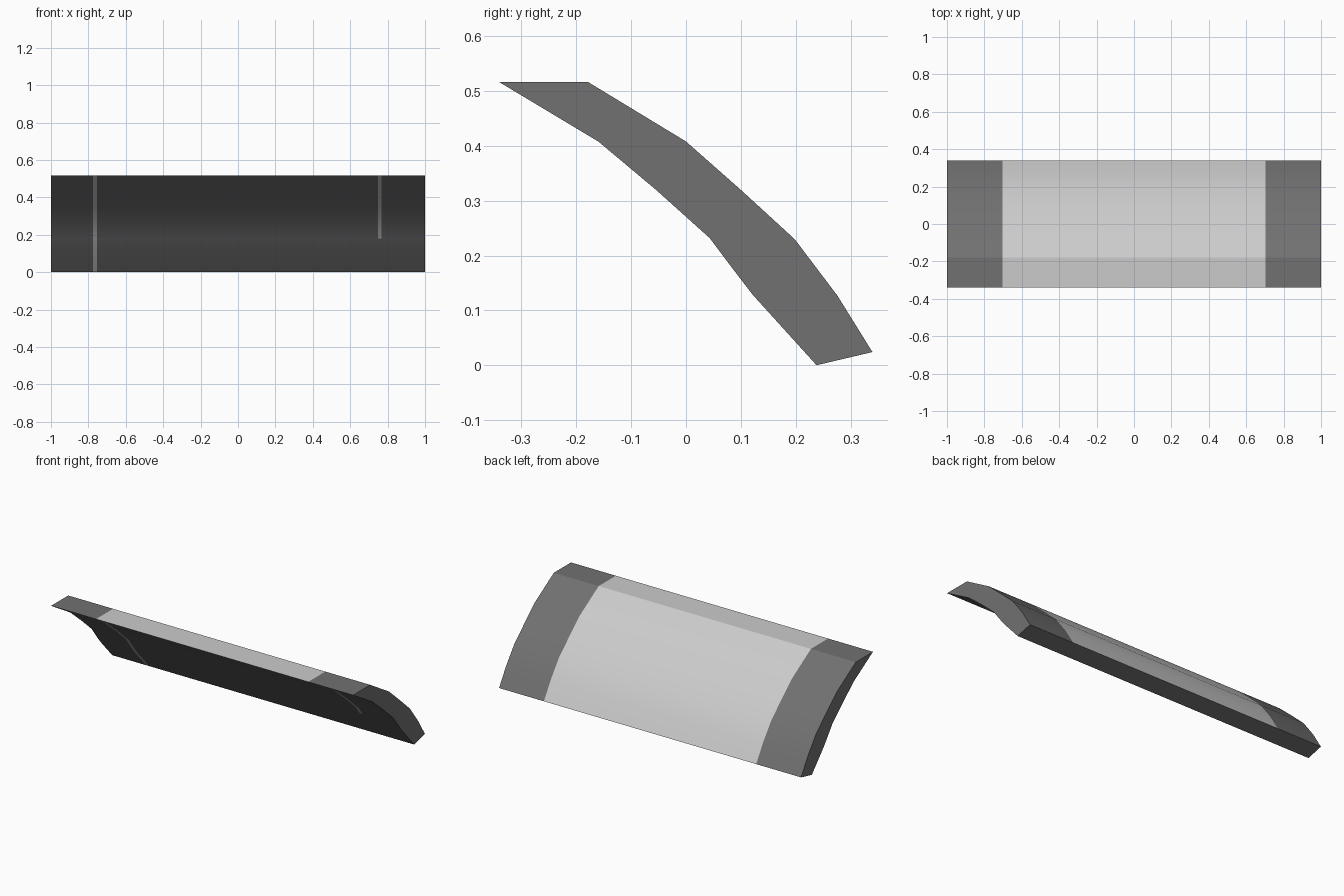
import bpy, bmesh, math

if "Cube" in bpy.data.objects:
    bpy.data.objects.remove(bpy.data.objects["Cube"])


def material(name, v):
    m = bpy.data.materials.new(name)
    m.diffuse_color = (v, v, v, 1)
    m.use_nodes = True
    m.node_tree.nodes["Principled BSDF"].inputs["Base Color"].default_value = m.diffuse_color
    return m


# Cross-section (y, z): outer curve downwards, then inner curve upwards
outer = [(-0.178, 0.516), (0.0, 0.408), (0.102, 0.318), (0.198, 0.23),
         (0.276, 0.127), (0.34, 0.024)]
inner = [(0.238, 0.0), (0.122, 0.128), (0.082, 0.18), (0.043, 0.232),
         (-0.055, 0.32), (-0.16, 0.408), (-0.34, 0.516)]
profile = outer + inner
n = len(profile)
# Stations along the length: end bands, narrow underside stripes, middle panel
stations = [-1, -0.775, -0.755, -0.703, 0.703, 0.748, 0.768, 1]

bm = bmesh.new()
rings = [[bm.verts.new((x, y, z)) for y, z in profile] for x in stations]

# Skin between the stations, coloured by region
for s in range(len(stations) - 1):
    for i in range(n):
        j = (i + 1) % n
        f = bm.faces.new((rings[s][i], rings[s][j],
                          rings[s + 1][j], rings[s + 1][i]))
        on_outside = i < len(outer) - 1 or i == n - 1
        on_inside = len(outer) <= i < n - 1
        middle = on_outside and s == 3
        left_stripe = on_inside and s == 1
        right_stripe = on_inside and s == 5 and i >= len(outer) + 2
        f.material_index = int(middle or left_stripe or right_stripe)
        f.smooth = True

# End caps
for ring in (rings[0], rings[-1]):
    bm.faces.new(ring)
bmesh.ops.recalc_face_normals(bm, faces=bm.faces)

# Smooth along the curve, sharp at the rims
for e in bm.edges:
    e.smooth = e.calc_face_angle(0) < math.radians(25)

mesh = bpy.data.meshes.new("curved_panel")
bm.to_mesh(mesh)
bm.free()
mesh.materials.append(material("dark grey", 0.165))
mesh.materials.append(material("light grey", 0.60))
bpy.context.collection.objects.link(bpy.data.objects.new("curved_panel", mesh))
